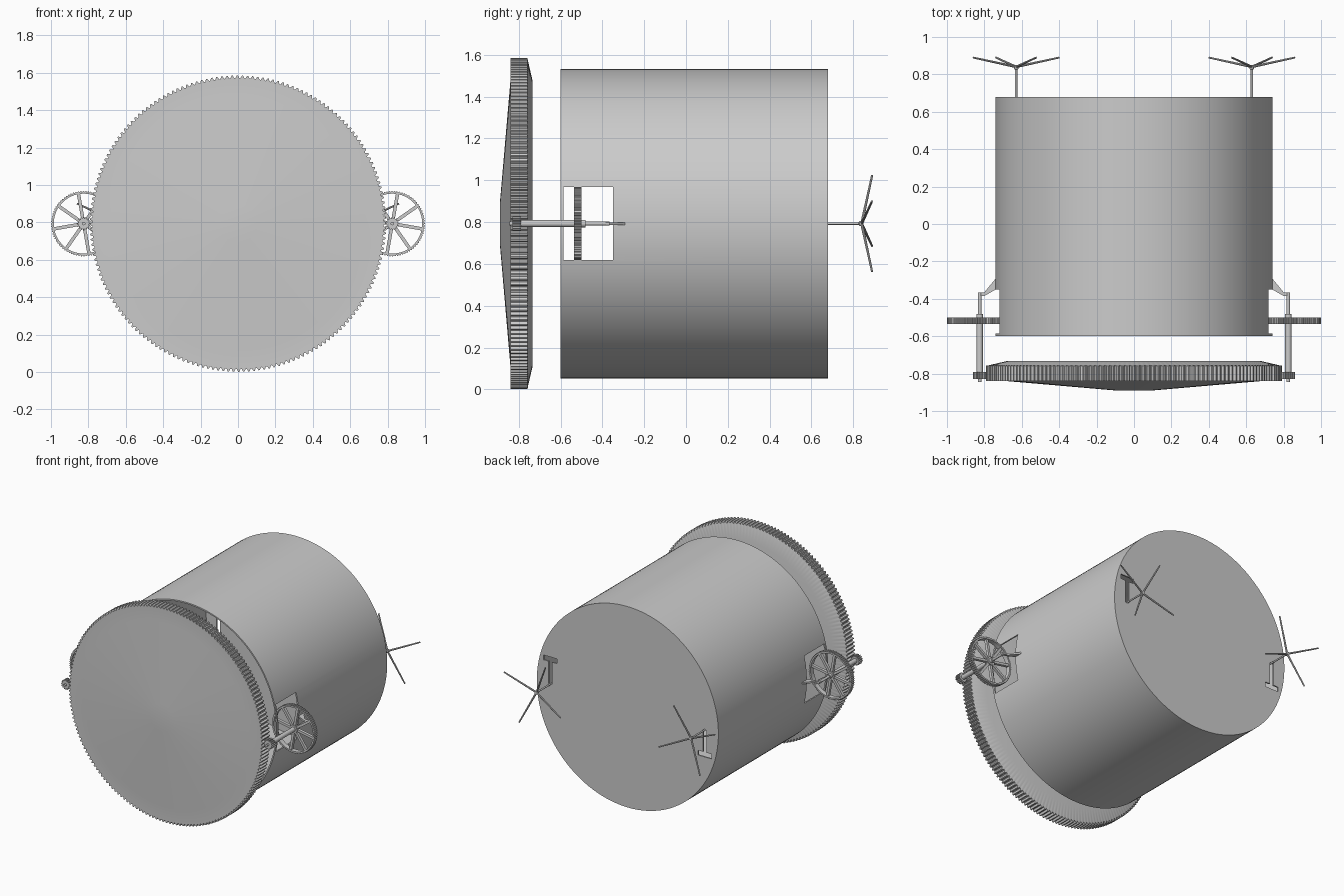
import bpy, bmesh, math
from mathutils import Matrix, Vector

if "Cube" in bpy.data.objects:
    bpy.data.objects.remove(bpy.data.objects["Cube"])

CZ = 0.793          # height of the common axis


def finish(name, bm, smooth=True):
    bmesh.ops.recalc_face_normals(bm, faces=bm.faces)
    me = bpy.data.meshes.new(name)
    bm.to_mesh(me)
    bm.free()
    ob = bpy.data.objects.new(name, me)
    bpy.context.collection.objects.link(ob)
    bpy.ops.object.select_all(action='DESELECT')
    ob.select_set(True)
    bpy.context.view_layer.objects.active = ob
    if smooth:
        bpy.ops.object.shade_smooth_by_angle(angle=math.radians(25))
    return ob


def lathe(name, profile, n, cx=0.0, closed=False):
    """Revolve (y, radius, tooth depth) points about a y axis."""
    bm = bmesh.new()
    rings = []
    for y, r, d in profile:
        ring = []
        for i in range(n):
            a = 2 * math.pi * i / n
            q = r - (d if i % 4 > 1 else 0)
            ring.append(bm.verts.new((cx + q * math.cos(a), y, CZ + q * math.sin(a))))
        rings.append(ring)
    pairs = list(zip(rings, rings[1:]))
    if closed:
        pairs.append((rings[-1], rings[0]))
    else:
        bm.faces.new(rings[0])
        bm.faces.new(rings[-1])
    for a, b in pairs:
        for i in range(n):
            j = (i + 1) % n
            bm.faces.new((a[i], a[j], b[j], b[i]))
    return finish(name, bm)


def add_box(bm, lo, hi, mat=Matrix()):
    lo, hi = Vector(lo), Vector(hi)
    m = mat @ Matrix.Translation((lo + hi) / 2) @ Matrix.Diagonal((*(hi - lo), 1))
    bmesh.ops.create_cube(bm, size=1, matrix=m)


def cut(target, lo, hi):
    bm = bmesh.new()
    add_box(bm, lo, hi)
    c = finish("cutter", bm, False)
    c.hide_render = True
    mod = target.modifiers.new("cut", 'BOOLEAN')
    mod.operation, mod.solver, mod.object = 'DIFFERENCE', 'EXACT', c
    bpy.context.view_layer.objects.active = target
    bpy.ops.object.modifier_apply(modifier=mod.name)
    bpy.data.objects.remove(c)


# hollow drum, open at the front, closed at the back
drum = lathe("drum", [(0.67, 0.73, 0), (-0.60, 0.73, 0), (-0.60, 0.74, 0), (0.68, 0.74, 0)], 128)
# side windows for the wheels
cut(drum, (-1, -0.585, CZ - 0.175), (1, -0.35, CZ + 0.175))
# T-shaped slots in the back, one up and one down
for s in (-1, 1):
    for w, z0, z1 in ((0.015, 0.0, 0.17), (0.055, 0.165, 0.2)):
        za, zb = sorted((CZ + s * z0, CZ + s * z1))
        cut(drum, (s * 0.63 - w, 0.6, za), (s * 0.63 + w, 0.75, zb))
bpy.context.view_layer.objects.active = drum
drum.select_set(True)
bpy.ops.object.shade_smooth_by_angle(angle=math.radians(25))

# large toothed front disc with a shallow cone face
lathe("front_gear", [(-0.89, 0.10, 0), (-0.84, 0.68, 0), (-0.84, 0.775, 0), (-0.84, 0.792, 0.014),
                     (-0.758, 0.792, 0.014), (-0.755, 0.775, 0), (-0.733, 0.68, 0)], 720)

for s, side in ((-1, "left"), (1, "right")):
    cx = s * 0.825
    # pinion and stepped shaft
    lathe(f"{side}_pinion", [(-0.83, 0.036, 0.007), (-0.79, 0.036, 0.007)], 64, cx)
    lathe(f"{side}_shaft", [(-0.845, 0.009, 0), (-0.79, 0.009, 0), (-0.79, 0.017, 0), (-0.535, 0.017, 0),
                            (-0.535, 0.03, 0), (-0.50, 0.03, 0), (-0.50, 0.018, 0), (-0.48, 0.018, 0),
                            (-0.48, 0.009, 0), (-0.365, 0.009, 0)], 32, cx)
    # side wheel with toothed rim and spokes
    lathe(f"{side}_wheel_rim", [(-0.535, 0.175, 0.005), (-0.50, 0.175, 0.005),
                                (-0.50, 0.160, 0), (-0.535, 0.160, 0)], 320, cx, True)
    bm = bmesh.new()
    for i in range(8):
        m = Matrix.Translation((cx, 0, CZ)) @ Matrix.Rotation(math.radians(45 * i + 10 * s), 4, 'Y')
        add_box(bm, (0.02, -0.528, -0.009), (0.165, -0.507, 0.009), m)
    finish(f"{side}_wheel_spokes", bm, False)
    # tapered arm holding the shaft on the drum
    bm = bmesh.new()
    outline = [(0.73, -0.28), (0.73, -0.345), (0.80, -0.385), (0.834, -0.385), (0.834, -0.365), (0.80, -0.365)]
    f = bm.faces.new([bm.verts.new((s * x, y, CZ - 0.006)) for x, y in outline])
    ext = bmesh.ops.extrude_face_region(bm, geom=[f])
    bmesh.ops.translate(bm, vec=(0, 0, 0.012), verts=[v for v in ext['geom'] if isinstance(v, bmesh.types.BMVert)])
    finish(f"{side}_arm", bm, False)

    # rear spindle and four swept-back rods
    lathe(f"{side}_rear_spindle", [(0.66, 0.006, 0), (0.825, 0.006, 0), (0.83, 0.012, 0), (0.85, 0.012, 0)], 20, s * 0.63)
    bm = bmesh.new()
    hub = Vector((s * 0.63, 0.84, CZ))
    for i in range(4):
        a = math.radians(25 + 90 * i)
        v = Vector((s * 0.254 * math.cos(a), 0.05, 0.254 * math.sin(a)))
        m = Matrix.Translation(hub + v / 2) @ v.to_track_quat('Z', 'Y').to_matrix().to_4x4()
        bmesh.ops.create_cone(bm, cap_ends=True, segments=10, radius1=0.007, radius2=0.005,
                              depth=v.length, matrix=m)
    finish(f"{side}_rear_rods", bm)
